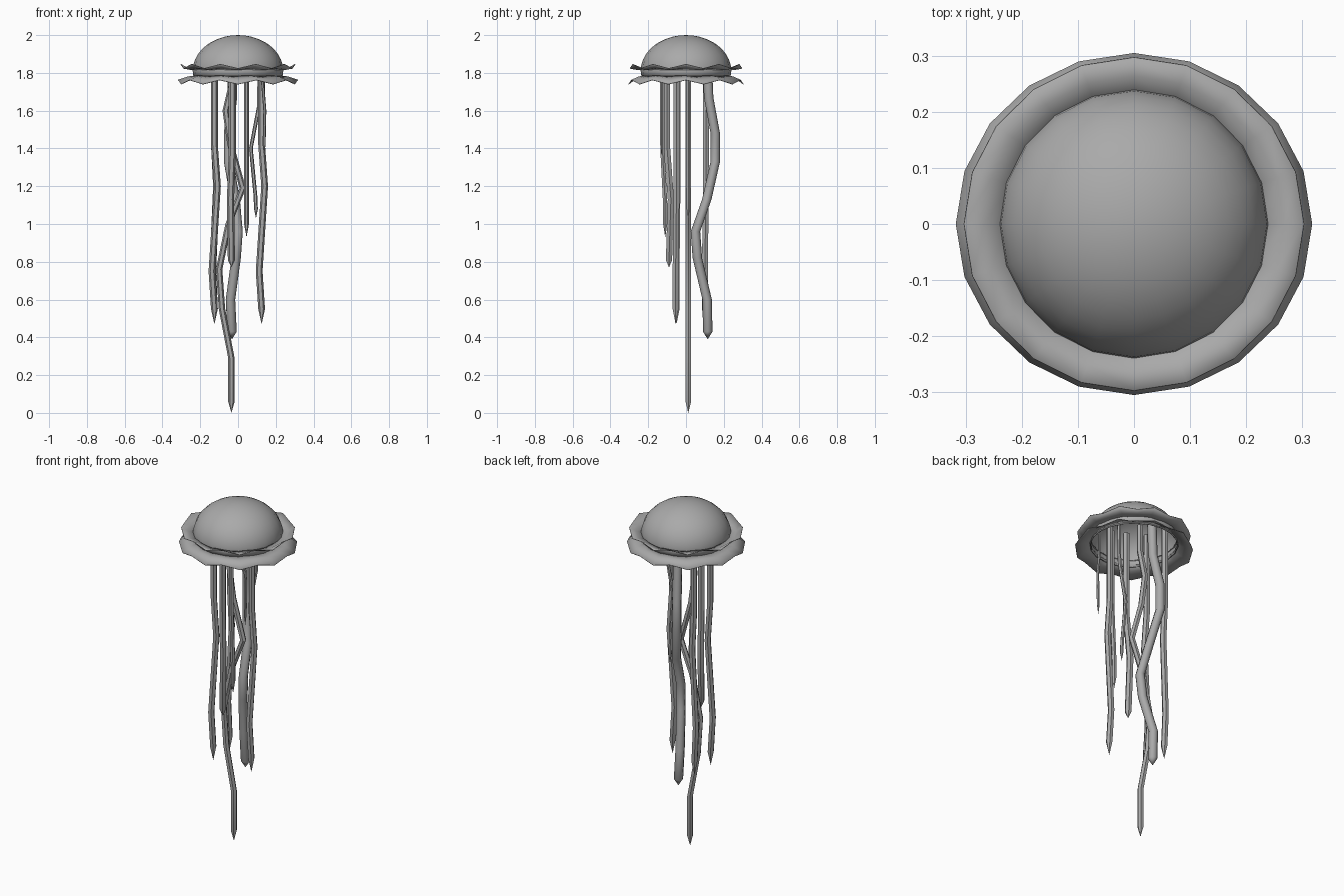
import bpy, bmesh
from math import sin, cos, pi, radians
from mathutils import Vector

cube = bpy.data.objects.get("Cube")
if cube:
    bpy.data.objects.remove(cube)

grey = bpy.data.materials.new("soft grey")
grey.use_nodes = True
GREY = (0.4, 0.4, 0.4, 1)
grey.diffuse_color = GREY
grey.node_tree.nodes["Principled BSDF"].inputs["Base Color"].default_value = GREY


def ring(sides, rx, ry, centre, wave=0):
    """Horizontal ring of points; wave lifts and drops alternate points."""
    return [Vector(centre) + Vector((rx * cos(2 * pi * i / sides),
                                     ry * sin(2 * pi * i / sides),
                                     wave * (-1) ** i)) for i in range(sides)]


def skin(name, rings, start=None, end=None, angle=40):
    """Join rings with quads; optional points close the ends in fans."""
    bm = bmesh.new()
    loops = [[bm.verts.new(p) for p in r] for r in rings]
    n = len(loops[0])
    for a, b in zip(loops, loops[1:]):
        for i in range(n):
            j = (i + 1) % n
            bm.faces.new((a[i], a[j], b[j], b[i]))
    for loop, point in ((loops[0], start), (loops[-1], end)):
        if point is not None:
            tip = bm.verts.new(point)
            for i in range(n):
                bm.faces.new((loop[i], loop[(i + 1) % n], tip))
    bmesh.ops.recalc_face_normals(bm, faces=bm.faces)
    mesh = bpy.data.meshes.new(name)
    bm.to_mesh(mesh)
    bm.free()
    mesh.materials.append(grey)
    obj = bpy.data.objects.new(name, mesh)
    bpy.context.collection.objects.link(obj)
    bpy.ops.object.select_all(action='DESELECT')
    obj.select_set(True)
    bpy.context.view_layer.objects.active = obj
    bpy.ops.object.shade_smooth_by_angle(angle=radians(angle))
    return obj


def thicken(obj, amount, offset):
    mod = obj.modifiers.new("thickness", 'SOLIDIFY')
    mod.thickness = amount
    mod.offset = offset


# Hollow bell
SIDES = 20
bell_rings = [ring(SIDES, 0.235, 0.235, (0, 0, 1.775))]
for k in range(10):
    t = k * pi / 20
    r = 0.24 * cos(t)
    bell_rings.append(ring(SIDES, r, r, (0, 0, 1.81 + 0.19 * sin(t))))
bell = skin("bell", bell_rings, end=(0, 0, 2))
thicken(bell, 0.006, -1)


# Two ruffled skirts around the bell
def frill(name, inner_z, mid_z, outer_z, rx, ry):
    obj = skin(name, [
        ring(SIDES, 0.228, 0.228, (0, 0, inner_z)),
        ring(SIDES, 0.268, 0.264, (0, 0, mid_z), 0.004),
        ring(SIDES, rx, ry, (0, 0, outer_z), 0.011)], angle=20)
    thicken(obj, 0.003, 0)


frill("upper_frill", 1.815, 1.822, 1.835, 0.303, 0.297)
frill("lower_frill", 1.785, 1.775, 1.751, 0.317, 0.304)


# Tentacles: each path runs from inside the bell down to a pointed tip
def tentacle(name, radius, path, sides=6):
    rings = [ring(sides, radius, radius, p) for p in path[:-1]]
    skin(name, rings, start=path[0], end=path[-1],
         angle=50 if sides > 6 else 30)


tentacle("long_tentacle", 0.017, [
    (-0.03, 0.012, 1.9), (-0.03, 0.012, 1.75), (-0.065, 0.012, 1.6),
    (-0.04, 0.012, 1.42), (0.025, 0.012, 1.19), (-0.05, 0.012, 1.0),
    (-0.1, 0.012, 0.76), (-0.085, 0.012, 0.55), (-0.035, 0.012, 0.29),
    (-0.035, 0.012, 0.06), (-0.035, 0.012, 0)])

tentacle("thick_tentacle", 0.025, [
    (-0.03, 0.11, 1.9), (-0.03, 0.12, 1.67), (-0.05, 0.155, 1.48),
    (-0.05, 0.155, 1.33), (-0.015, 0.11, 1.13), (0, 0.05, 0.96),
    (-0.01, 0.06, 0.82), (-0.04, 0.112, 0.6), (-0.032, 0.115, 0.43),
    (-0.032, 0.115, 0.39)], sides=8)

tentacle("front_tentacle", 0.019, [
    (-0.03, -0.1, 1.9), (-0.03, -0.1, 1.4), (-0.04, -0.08, 1.13),
    (-0.035, -0.09, 0.81), (-0.035, -0.09, 0.77)])

# Slim side tentacles share one gentle sway
for name, x, y, sway in (("right_tentacle", -0.125, -0.045, 1),
                         ("left_tentacle", 0.125, -0.05, 1),
                         ("back_right_tentacle", -0.125, 0.105, 0.7)):
    tentacle(name, 0.018, [
        (x, y, 1.9), (x, y, 1.42), (x + 0.016 * sway, y, 1.2),
        (x - 0.013 * sway, y - 0.005, 0.75), (x, y - 0.005, 0.55),
        (x, y - 0.005, 0.47)])

tentacle("slim_front_tentacle", 0.013, [
    (0.045, -0.125, 1.9), (0.045, -0.125, 1.4), (0.045, -0.11, 1.1),
    (0.045, -0.11, 1.0), (0.045, -0.11, 0.93)])

tentacle("slim_left_tentacle", 0.01, [
    (0.115, 0.012, 1.9), (0.11, 0.012, 1.62), (0.068, 0.012, 1.4),
    (0.092, 0.012, 1.15), (0.095, 0.012, 1.08), (0.095, 0.012, 1.03)])

tentacle("short_tentacle", 0.008, [
    (0.13, -0.13, 1.88), (0.13, -0.13, 1.75), (0.142, -0.13, 1.6),
    (0.138, -0.13, 1.42), (0.138, -0.13, 1.36)])
